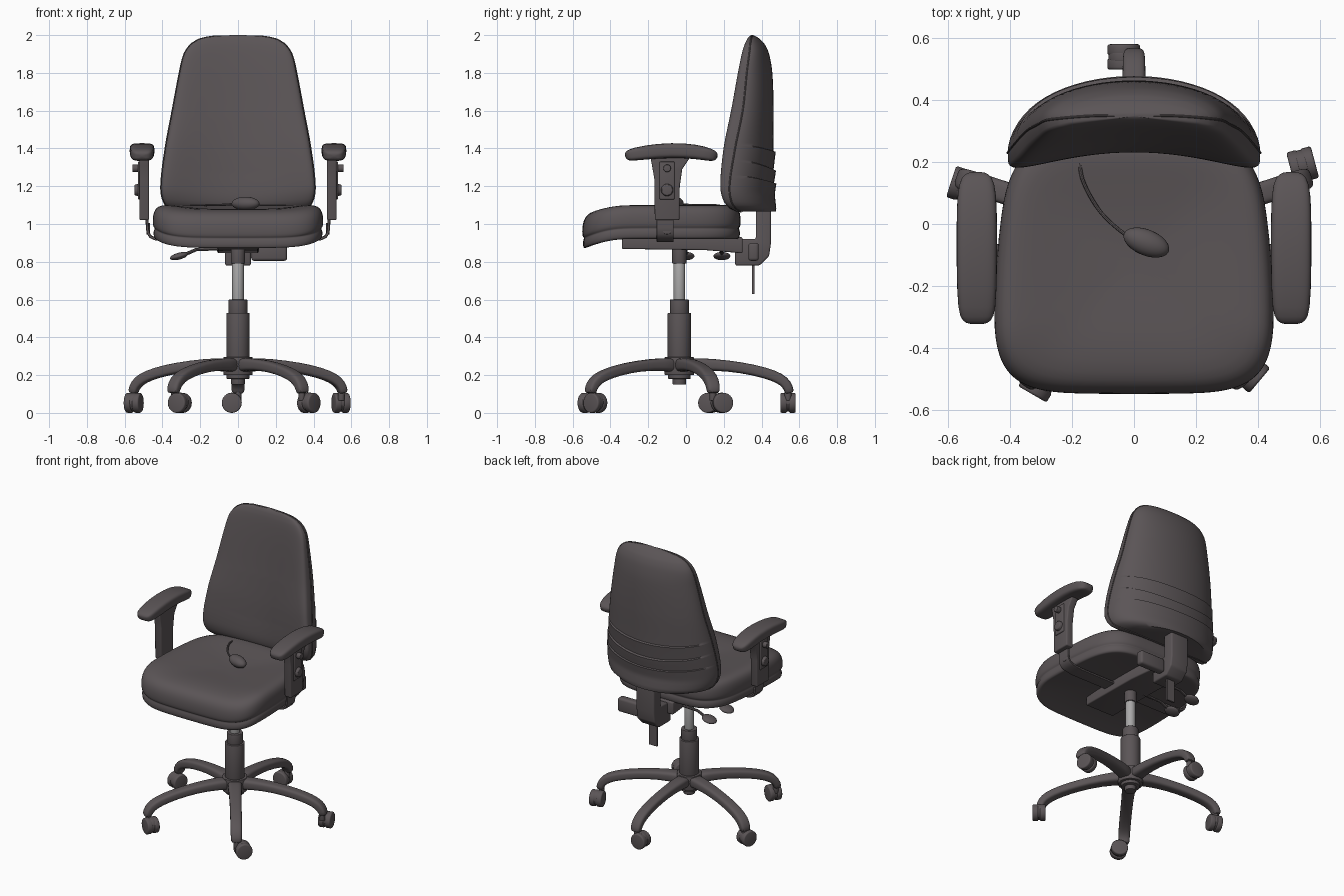
import bpy, bmesh
from math import sin, cos, pi, radians, copysign
from mathutils import Vector, Matrix

if "Cube" in bpy.data.objects:
    bpy.data.objects.remove(bpy.data.objects["Cube"])


def material(name, color):
    m = bpy.data.materials.new(name)
    m.use_nodes = True
    m.diffuse_color = color
    m.node_tree.nodes["Principled BSDF"].inputs["Base Color"].default_value = color
    return m


CHARCOAL = material("charcoal", (0.104, 0.09, 0.094, 1))
STEEL = material("grey steel", (0.4, 0.395, 0.395, 1))


def finish(obj, mat, bevel=0, subsurf=0, angle=35):
    """Material, modifiers baked in, smooth shading with sharp edges kept."""
    obj.data.materials.append(mat)
    if bevel:
        b = obj.modifiers.new("bevel", "BEVEL")
        b.width, b.segments, b.limit_method = bevel, 3, "ANGLE"
    if subsurf:
        obj.modifiers.new("subsurf", "SUBSURF").levels = subsurf
    for other in bpy.context.view_layer.objects:
        other.select_set(False)
    obj.select_set(True)
    bpy.context.view_layer.objects.active = obj
    bpy.ops.object.convert(target="MESH")
    bpy.ops.object.shade_smooth_by_angle(angle=radians(angle))
    return obj


def add_mesh(name, bm, loc=(0, 0, 0), rot=(0, 0, 0)):
    bmesh.ops.recalc_face_normals(bm, faces=bm.faces)
    data = bpy.data.meshes.new(name)
    bm.to_mesh(data)
    bm.free()
    obj = bpy.data.objects.new(name, data)
    obj.location, obj.rotation_euler = loc, rot
    bpy.context.collection.objects.link(obj)
    return obj


def loft(name, rings, loc=(0, 0, 0), rot=(0, 0, 0), **kw):
    """Skin closed rings and cap both ends."""
    bm = bmesh.new()
    rows = [[bm.verts.new(p) for p in ring] for ring in rings]
    n = len(rows[0])
    for a, b in zip(rows, rows[1:]):
        for i in range(n):
            j = (i + 1) % n
            bm.faces.new((a[i], a[j], b[j], b[i]))
    bm.faces.new(rows[0])
    bm.faces.new(rows[-1])
    return finish(add_mesh(name, bm, loc, rot), CHARCOAL, **kw)


def side_plate(name, outline, x0, x1, **kw):
    """Extrude a (y, z) outline along x."""
    return loft(name, [[(x, y, z) for y, z in outline] for x in (x0, x1)], **kw)


def box(name, x, y, z, **kw):
    return side_plate(name, [(y[0], z[0]), (y[1], z[0]), (y[1], z[1]), (y[0], z[1])], *x, **kw)


def cyl(name, r, depth, loc, rot=(0, 0, 0), r_top=None, mat=CHARCOAL, bevel=0.004):
    bm = bmesh.new()
    bmesh.ops.create_cone(bm, cap_ends=True, segments=32, radius1=r,
                          radius2=r if r_top is None else r_top, depth=depth)
    return finish(add_mesh(name, bm, loc, rot), mat, bevel=bevel)


def ellipsoid(name, size, loc, rot=(0, 0, 0)):
    bm = bmesh.new()
    bmesh.ops.create_uvsphere(bm, u_segments=24, v_segments=14, radius=1,
                              matrix=Matrix.Diagonal((*size, 1)))
    return finish(add_mesh(name, bm, loc, rot), CHARCOAL)


def power(v, p):
    return copysign(abs(v) ** p, v)


def sweep(name, rows, squareness=0.5, n=20, **kw):
    """Sweep a rounded section along (u, z, half width, half thickness) rows."""
    rings = []
    for i, (u, z, hw, ht) in enumerate(rows):
        a, b = rows[max(i - 1, 0)], rows[min(i + 1, len(rows) - 1)]
        t = Vector((b[0] - a[0], b[1] - a[1])).normalized()
        ring = []
        for k in range(n):
            ang = 2 * pi * (k + 0.5) / n
            s, d = hw * power(cos(ang), squareness), ht * power(sin(ang), squareness)
            ring.append((u - d * t.y, s, z + d * t.x))
        rings.append(ring)
    return loft(name, rings, **kw)


def tube(name, points, r, cyclic=False, kind="POLY"):
    data = bpy.data.curves.new(name, "CURVE")
    data.dimensions, data.bevel_depth, data.bevel_resolution = "3D", r, 2
    sp = data.splines.new(kind)
    sp.points.add(len(points) - 1)
    for p, co in zip(sp.points, points):
        p.co = (*co, 1)
    sp.use_cyclic_u, sp.use_endpoint_u, sp.order_u = cyclic, True, 3
    data.use_fill_caps = True
    obj = bpy.data.objects.new(name, data)
    bpy.context.collection.objects.link(obj)
    return finish(obj, CHARCOAL)


# Five-star base; each caster has its own swivel angle and centre
COLUMN_Y = -0.035
LEG = [(0.02, 0.25, 0.05, 0.04), (0.12, 0.258, 0.043, 0.033), (0.26, 0.25, 0.038, 0.029),
       (0.4, 0.227, 0.037, 0.029), (0.5, 0.198, 0.037, 0.029), (0.555, 0.168, 0.037, 0.029),
       (0.58, 0.13, 0.035, 0.026), (0.583, 0.1, 0.033, 0.024)]
CASTERS = [(0, -0.033, 0.54), (72, -0.552, 0.125), (150, -0.308, -0.515),
           (50, 0.375, -0.48), (105, 0.545, 0.19)]
for k, (turn, x, y) in enumerate(CASTERS):
    ang, face = radians(90 + 72 * k), radians(turn)
    sweep(f"base_leg_{k + 1}", LEG, squareness=0.6, loc=(0, COLUMN_Y, 0), rot=(0, 0, ang), subsurf=1)
    cyl(f"caster_stem_{k + 1}", 0.018, 0.07,
        (0.575 * cos(ang), COLUMN_Y + 0.575 * sin(ang), 0.1))
    hub, axle = Vector((x, y, 0.053)), Vector((-sin(face), cos(face), 0))
    for side in (-1, 1):
        cyl(f"caster_wheel_{k + 1}", 0.053, 0.036, hub + axle * side * 0.023,
            (pi / 2, 0, face), bevel=0.008)
    cyl(f"caster_hood_{k + 1}", 0.05, 0.03, hub + Vector((0, 0, 0.004)), (pi / 2, 0, face))

# Hub, sleeve and gas lift
for name, r, z0, z1, mat in (
        ("hub_foot", 0.036, 0.15, 0.2, CHARCOAL), ("hub_collar", 0.06, 0.18, 0.22, CHARCOAL),
        ("base_hub", 0.078, 0.2, 0.295, CHARCOAL), ("lower_sleeve", 0.062, 0.28, 0.53, CHARCOAL),
        ("upper_sleeve", 0.05, 0.52, 0.6, CHARCOAL), ("gas_rod", 0.031, 0.59, 0.8, STEEL),
        ("lift_socket", 0.038, 0.79, 0.88, CHARCOAL)):
    cyl(name, r, z1 - z0, (0, COLUMN_Y, (z0 + z1) / 2), mat=mat)

# Mechanism under the seat
side_plate("tilt_mechanism", [(-0.34, 0.94), (-0.34, 0.868), (0.1, 0.862), (0.3, 0.845),
                              (0.3, 0.93)], -0.11, 0.11, bevel=0.008)
side_plate("back_bracket", [(0.26, 0.78), (0.39, 0.78), (0.44, 0.83), (0.45, 0.9), (0.45, 1.2),
                            (0.37, 1.2), (0.37, 0.92), (0.26, 0.92)], -0.068, 0.068, bevel=0.01)
box("back_height_bar", (-0.03, 0.03), (0.35, 0.362), (0.63, 0.8))
box("tilt_knob", (0.07, 0.26), (0.33, 0.385), (0.805, 0.9), bevel=0.015)
for k, y in enumerate((0.19, 0)):
    tube(f"lever_rod_{k + 1}", [(-0.08, y, 0.87), (-0.22, y, 0.865), (-0.3, y, 0.83)], 0.009)
    ellipsoid(f"lever_paddle_{k + 1}", (0.05, 0.045, 0.018), (-0.312, y, 0.83), (0, radians(-15), 0))


# Seat cushion
def seat_ring(s, z, n=48):
    ring = []
    for i in range(n):
        a = 2 * pi * i / n
        y = -0.13 + 0.42 * s * power(sin(a), 0.42)
        x = 0.455 * s * power(cos(a), 0.42) * (1 - 0.36 * max(0, y + 0.35) ** 2)
        ring.append((x, y, z - 0.9 * max(0, -0.3 - y) ** 2))
    return ring


SEAT = [(0.1, 0.93), (0.6, 0.93), (0.9, 0.922), (0.965, 0.92), (0.99, 0.928), (0.992, 0.968),
        (0.97, 0.976), (0.99, 0.984), (1, 1), (1, 1.035), (0.985, 1.07), (0.94, 1.095),
        (0.85, 1.103), (0.65, 1.092), (0.4, 1.078), (0.1, 1.07)]
loft("seat_cushion", [seat_ring(s, z) for s, z in SEAT], subsurf=1, angle=60)

# Backrest: height, half width, front edge, front middle, seam, back middle
BACK = [(1.065, 0.30, 0.26, 0.275, 0.29, 0.475), (1.08, 0.36, 0.22, 0.25, 0.265, 0.478),
        (1.12, 0.395, 0.175, 0.235, 0.24, 0.475), (1.2, 0.408, 0.15, 0.232, 0.23, 0.468),
        (1.4, 0.385, 0.16, 0.245, 0.26, 0.462), (1.6, 0.348, 0.205, 0.27, 0.3, 0.464),
        (1.8, 0.31, 0.25, 0.295, 0.322, 0.457), (1.9, 0.285, 0.275, 0.31, 0.335, 0.44),
        (1.95, 0.25, 0.295, 0.32, 0.34, 0.418), (1.98, 0.2, 0.315, 0.33, 0.345, 0.39),
        (1.995, 0.12, 0.33, 0.34, 0.35, 0.367), (2, 0.03, 0.342, 0.347, 0.352, 0.357)]
STEPS = (1.255, 1.335, 1.415)


def back_at(z):
    i = max(k for k in range(len(BACK) - 1) if BACK[k][0] <= z)
    a, b = BACK[i], BACK[i + 1]
    p, q = BACK[max(i - 1, 0)], BACK[min(i + 2, len(BACK) - 1)]
    h = b[0] - a[0]
    t = (z - a[0]) / h
    out = []
    for c in range(1, 6):
        m0, m1 = (b[c] - p[c]) / (b[0] - p[0]) * h, (q[c] - a[c]) / (q[0] - a[0]) * h
        out.append(a[c] + t * t * (3 - 2 * t) * (b[c] - a[c])
                   + t * (1 - t) ** 2 * m0 - t * t * (1 - t) * m1)
    return out


def back_ring(z, n=64):
    w, fe, fc, seam, bc = back_at(z)
    jut = max([0] + [0.013 * (1 - (k - z) / 0.08) for k in STEPS if 0 <= k - z < 0.08])
    sag = 0.055 * max(0, 1 - abs(z - 1.32) / 0.24)
    ring = []
    for i in range(n):
        e, g = cos(2 * pi * i / n), sin(2 * pi * i / n)
        if g >= 0:
            y = seam + (bc - seam) * g + jut * (1 - e ** 8)
        else:
            y = seam + (fc + (fe - fc) * e * e - seam) * (-g) ** 0.36
        ring.append((w * e, y, z - sag * (1 - e * e)))
    return ring


levels = [1.065 + 0.0175 * k for k in range(53)] + [k + d for k in STEPS for d in (-0.001, 0.004)]
levels = sorted(levels + [row[0] for row in BACK[-4:]] + [1.988, 1.998])
loft("backrest", [back_ring(z) for z in levels], angle=40)
edge = [(back_at(z)[0], back_at(z)[3], z) for z in levels[:-2]]
tube("backrest_piping", edge + [(-x, y, z) for x, y, z in reversed(edge)], 0.004, cyclic=True)

# Armrests, the same on both sides
PAD = [(-0.322, 1.358, 0.025, 0.012), (-0.312, 1.361, 0.048, 0.026), (-0.28, 1.369, 0.062, 0.035),
       (-0.15, 1.388, 0.066, 0.04), (0, 1.39, 0.066, 0.04), (0.1, 1.374, 0.064, 0.037),
       (0.15, 1.36, 0.052, 0.03), (0.166, 1.353, 0.025, 0.014)]
POST = [(-0.19, 1.365), (-0.18, 1.31), (-0.168, 1.24), (-0.165, 1.02), (-0.035, 1.02),
        (-0.033, 1.2), (-0.02, 1.29), (0.02, 1.35)]
ARM = [(0.482, 1.06, 0.045, 0.008), (0.48, 0.98, 0.045, 0.008), (0.475, 0.95, 0.045, 0.008),
       (0.462, 0.932, 0.045, 0.008), (0.44, 0.922, 0.045, 0.008), (0.38, 0.912, 0.045, 0.008),
       (0.1, 0.912, 0.045, 0.008)]
for side, tag in ((1, "left"), (-1, "right")):
    sweep(f"{tag}_arm_pad", PAD, loc=(side * 0.508, 0, 0), rot=(0, 0, pi / 2), subsurf=1, angle=60)
    side_plate(f"{tag}_arm_post", POST, side * 0.47, side * 0.522, bevel=0.008)
    box(f"{tag}_arm_cover", (side * 0.517, side * 0.53), (-0.14, -0.06), (1.13, 1.33), bevel=0.006)
    across = (0, side * pi / 2, 0)
    cyl(f"{tag}_arm_knob", 0.034, 0.025, (side * 0.535, -0.1, 1.18), across, r_top=0.028)
    cyl(f"{tag}_arm_button", 0.02, 0.035, (side * 0.542, -0.1, 1.295), across)
    sweep(f"{tag}_arm_bracket", ARM, squareness=0.25, loc=(0, -0.11, 0),
          rot=(0, 0, 0 if side > 0 else pi))
    cyl(f"{tag}_bracket_bolt", 0.03, 0.02, (side * 0.475, -0.1, 0.975), across)

# Lumbar pump with its hose, lying on the seat
ellipsoid("pump_bulb", (0.078, 0.042, 0.036), (0.04, -0.06, 1.108), (0, 0, radians(-22)))
tube("pump_hose", [(-0.18, 0.3, 1.07), (-0.18, 0.18, 1.1), (-0.15, 0.1, 1.1),
                   (-0.09, 0.01, 1.1), (-0.02, -0.04, 1.106)], 0.006, kind="NURBS")
